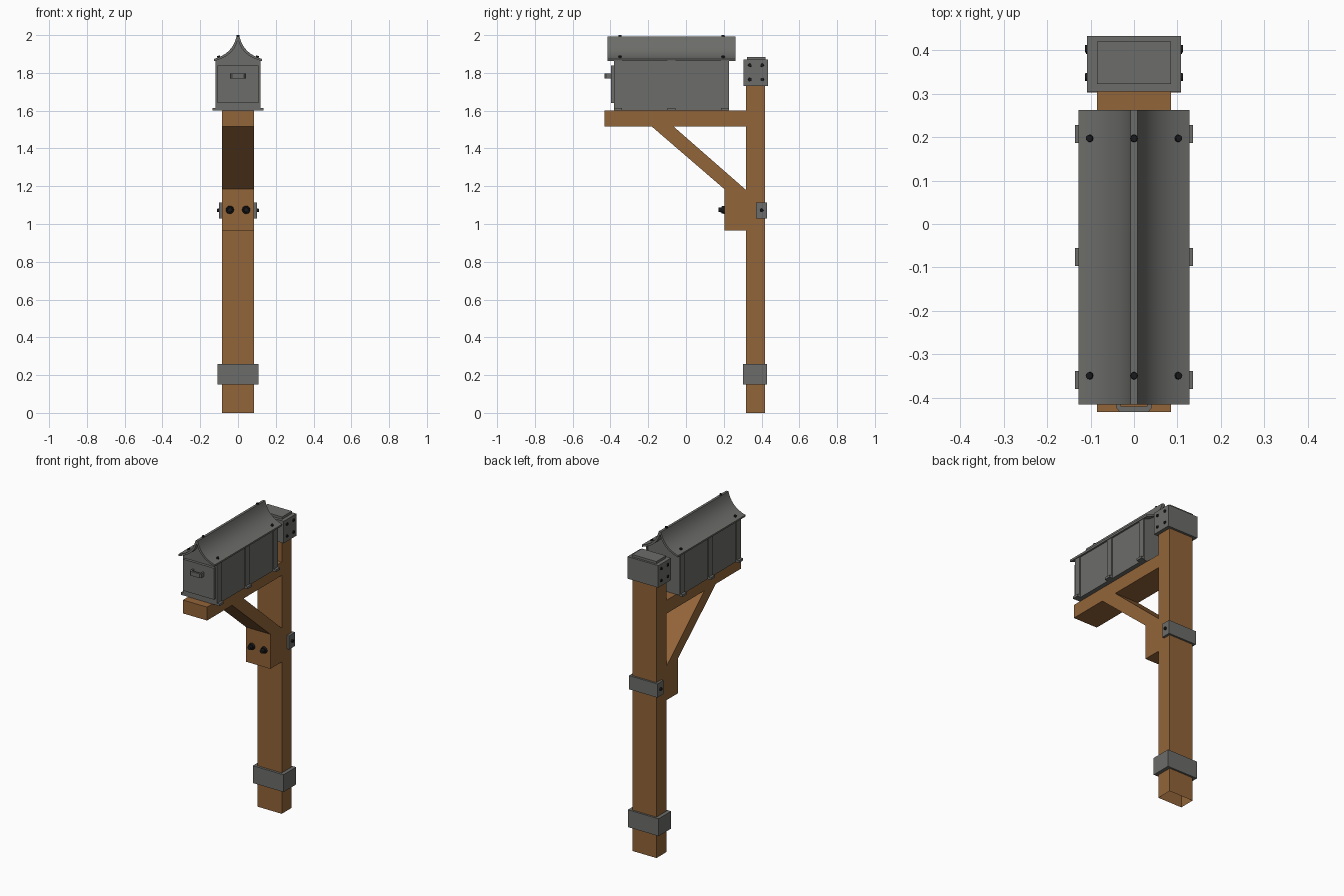
import bpy, bmesh, math
from mathutils import Vector, Matrix

if "Cube" in bpy.data.objects:
    bpy.data.objects.remove(bpy.data.objects["Cube"])


def material(name, rgb):
    m = bpy.data.materials.new(name)
    m.diffuse_color = (*rgb, 1)
    m.use_nodes = True
    m.node_tree.nodes["Principled BSDF"].inputs["Base Color"].default_value = m.diffuse_color
    return m


WOOD = material("brown wood", (0.29, 0.128, 0.041))
METAL = material("grey metal", (0.15, 0.152, 0.142))
BLACK = material("black bolts", (0.01, 0.01, 0.011))


def finish(name, bm, mat, smooth=False):
    bmesh.ops.recalc_face_normals(bm, faces=bm.faces)
    me = bpy.data.meshes.new(name)
    bm.to_mesh(me)
    bm.free()
    me.materials.append(mat)
    ob = bpy.data.objects.new(name, me)
    bpy.context.collection.objects.link(ob)
    if smooth:
        bpy.ops.object.select_all(action='DESELECT')
        ob.select_set(True)
        bpy.context.view_layer.objects.active = ob
        bpy.ops.object.shade_smooth_by_angle(angle=math.radians(35))
    return ob


def box(name, x, y, z, mat, open_bottom=False):
    """Box from (min, max) pairs."""
    bm = bmesh.new()
    bmesh.ops.create_cube(bm, size=1)
    for v in bm.verts:
        v.co = [r[0] if c < 0 else r[1] for c, r in zip(v.co, (x, y, z))]
    if open_bottom:
        low = [f for f in bm.faces if f.normal.z < -0.9]
        bmesh.ops.delete(bm, geom=low, context='FACES_ONLY')
    return finish(name, bm, mat)


def prism(name, pts, axis, lo, hi, mat, smooth=False):
    """Extrude a 2D profile along an axis; remaining axes keep their order."""
    def place(p, d):
        c = list(p)
        c.insert(axis, d)
        return c
    bm = bmesh.new()
    a = [bm.verts.new(place(p, lo)) for p in pts]
    b = [bm.verts.new(place(p, hi)) for p in pts]
    bm.faces.new(a)
    bm.faces.new(b[::-1])
    for i in range(len(pts)):
        j = (i + 1) % len(pts)
        bm.faces.new((a[i], a[j], b[j], b[i]))
    return finish(name, bm, mat, smooth)


def bolt(name, pos, direction, r, depth):
    """Short cylinder with its middle at pos, pointing along direction."""
    bm = bmesh.new()
    rot = Vector((0, 0, 1)).rotation_difference(Vector(direction)).to_matrix().to_4x4()
    bmesh.ops.create_cone(bm, cap_ends=True, segments=12, radius1=r, radius2=r * 0.85,
                          depth=depth, matrix=Matrix.Translation(pos) @ rot)
    return finish(name, bm, BLACK, True)


def curve(p0, p1, p2, n=12):
    out = []
    for i in range(n + 1):
        t = i / n
        out.append(tuple((1 - t) ** 2 * a + 2 * t * (1 - t) * b + t * t * c
                         for a, b, c in zip(p0, p1, p2)))
    return out


def mirrored(half):
    """Full profile from its right half (apex outward), left to right."""
    return [(-x, z) for x, z in half[::-1]] + [p for p in half]


W = 0.085
# Wooden post, arm and diagonal brace
box("post", (-W, W), (0.318, 0.418), (0, 1.86), WOOD, open_bottom=True)
box("arm", (-W, W), (-0.432, 0.318), (1.515, 1.6), WOOD)
prism("brace", [(0.318, 0.965), (0.203, 0.965), (0.203, 1.185), (-0.18, 1.515),
                (-0.065, 1.515), (0.318, 1.18)], 0, -W, W, WOOD)

# Metal bands and post cap
box("bottom_band", (-0.108, 0.108), (0.303, 0.43), (0.15, 0.26), METAL)
box("middle_strap", (-0.1, 0.1), (0.37, 0.43), (1.028, 1.115), METAL)
box("post_cap", (-0.108, 0.108), (0.305, 0.433), (1.73, 1.87), METAL)
box("cap_plate", (-W, W), (0.322, 0.42), (1.87, 1.885), METAL)

# Mailbox body with gables following the roof
inner = curve((0.003, 1.97), (0.02, 1.893), (0.126, 1.862))
gable = [p for p in inner if p[0] < 0.113] + [(0.113, 1.864)]
prism("mailbox_body", mirrored(gable) + [(0.113, 1.6), (-0.113, 1.6)],
      1, -0.38, 0.22, METAL)

# Curved roof sheet with a flat ridge
outer = curve((0.008, 1.992), (0.03, 1.9), (0.128, 1.874))
prism("roof", mirrored(outer) + mirrored(inner)[::-1], 1, -0.415, 0.262, METAL, True)

# Door and handle
box("door", (-0.108, 0.108), (-0.397, -0.38), (1.64, 1.84), METAL)
half_grip = [(0.03, -0.42), (0.03, -0.395), (0.04, -0.395), (0.04, -0.424), (0.033, -0.432)]
prism("door_handle", half_grip + [(-x, y) for x, y in half_grip[::-1]],
      2, 1.77, 1.797, METAL)

for s in (-1, 1):
    def span(a, b):
        return tuple(sorted((s * a, s * b)))
    side = "right" if s > 0 else "left"
    # L-shaped side brackets
    for i, y in enumerate((-0.359, -0.076, 0.207)):
        yr = (y - 0.021, y + 0.021)
        box(f"bracket_upright_{side}_{i}", span(0.112, 0.12), yr, (1.6, 1.866), METAL)
        box(f"bracket_foot_{side}_{i}", span(0.112, 0.136), yr, (1.6, 1.614), METAL)
    # Cap, strap, brace and roof-edge bolts
    for y in (0.338, 0.403):
        for z in (1.765, 1.84):
            bolt(f"cap_bolt_{side}", (s * 0.109, y, z), (s, 0, 0), 0.01, 0.008)
    bolt(f"strap_bolt_{side}", (s * 0.103, 0.4, 1.072), (s, 0, 0), 0.01, 0.014)
    bolt(f"brace_bolt_{side}", (s * 0.043, 0.197, 1.075), (0, -1, 0), 0.022, 0.016)
    bolt(f"brace_bolt_tip_{side}", (s * 0.043, 0.183, 1.075), (0, -1, 0), 0.014, 0.02)
    for y in (-0.349, 0.197):
        bolt(f"roof_bolt_{side}", (s * 0.102, y, 1.885), (s * 0.3, 0, 1), 0.009, 0.012)

# Ridge bolts
for y in (-0.349, 0.197):
    bolt("ridge_bolt", (0, y, 1.995), (0, 0, 1), 0.009, 0.01)
